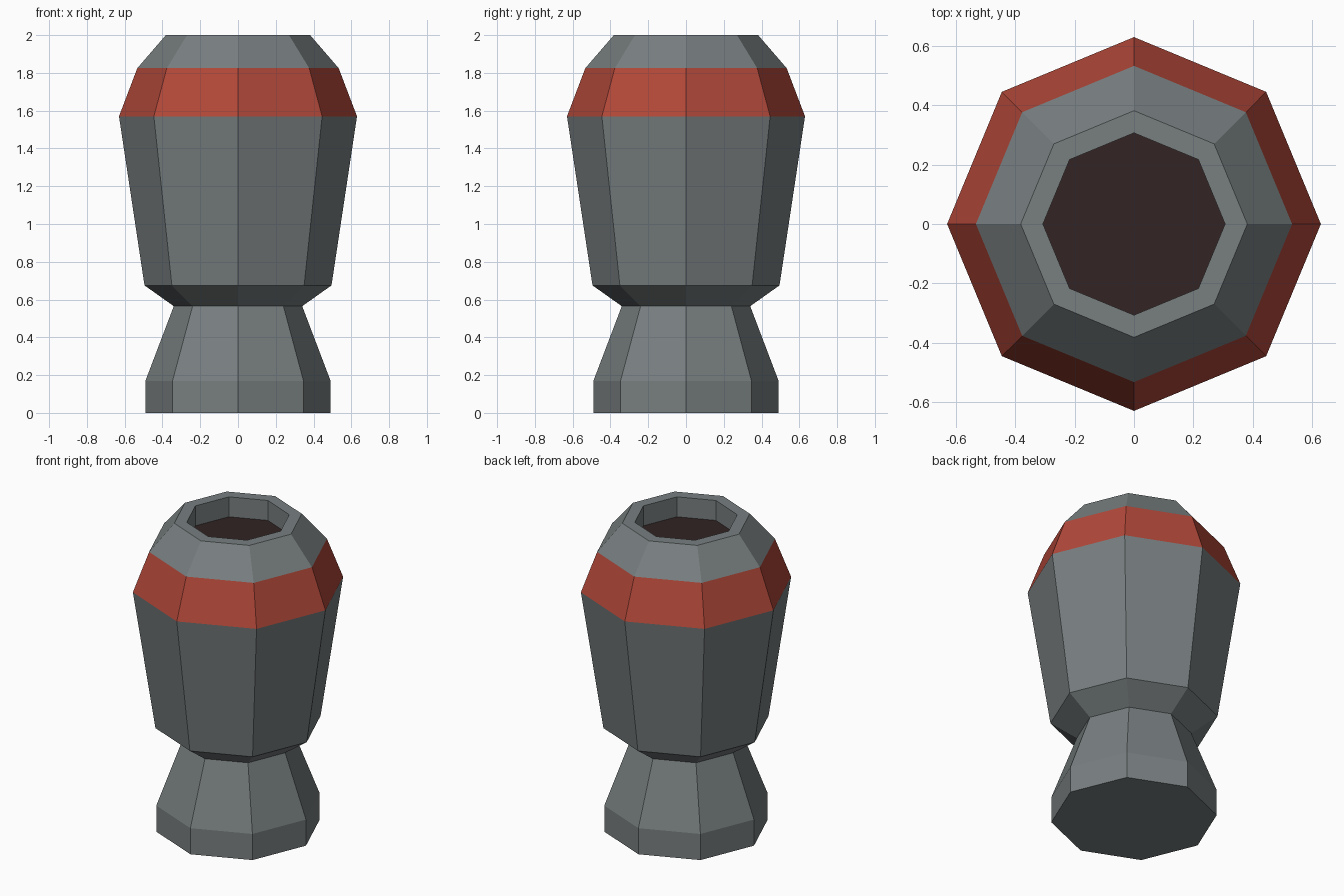
import bpy, bmesh, math

if "Cube" in bpy.data.objects:
    bpy.data.objects.remove(bpy.data.objects["Cube"])

SIDES = 8


def material(name, rgb):
    def lin(c):
        c /= 255
        return c / 12.92 if c <= 0.04045 else ((c + 0.055) / 1.055) ** 2.4
    m = bpy.data.materials.new(name)
    m.diffuse_color = (*[lin(c) for c in rgb], 1)
    m.use_nodes = True
    m.node_tree.nodes["Principled BSDF"].inputs["Base Color"].default_value = m.diffuse_color
    return m


grey = material("grey_metal", (120, 127, 128))
red = material("red_band", (178, 72, 57))
dark = material("dark_inside", (50, 36, 36))


def lathe(name, profile, mats, band_rule):
    """Spin (radius, z) points into flat-sided rings, capped at both ends."""
    bm = bmesh.new()
    rings = [[bm.verts.new((r * math.cos(a), r * math.sin(a), z))
              for a in (2 * math.pi * i / SIDES for i in range(SIDES))]
             for r, z in profile]
    for low, high in zip(rings, rings[1:]):
        for i in range(SIDES):
            j = (i + 1) % SIDES
            bm.faces.new((low[i], low[j], high[j], high[i]))
    bm.faces.new(rings[0][::-1])
    bm.faces.new(rings[-1])
    bm.normal_update()
    for f in bm.faces:
        f.material_index = band_rule(f)
    me = bpy.data.meshes.new(name)
    bm.to_mesh(me)
    bm.free()
    for m in mats:
        me.materials.append(m)
    ob = bpy.data.objects.new(name, me)
    bpy.context.collection.objects.link(ob)


# Flared foot up to the narrow waist, then the body, rim and recessed mouth
PROFILE = [(0.49, 0), (0.49, 0.17), (0.34, 0.565), (0.495, 0.675),
           (0.63, 1.57), (0.533, 1.825), (0.382, 2.0),
           (0.307, 2.0), (0.307, 1.87)]


def body_colour(f):
    z = f.calc_center_median().z
    if len(f.verts) == SIDES and z > 1:
        return 2                              # floor of the mouth
    return 1 if 1.6 < z < 1.8 else 0          # painted shoulder band


lathe("vase_body", PROFILE, [grey, red, dark], body_colour)
